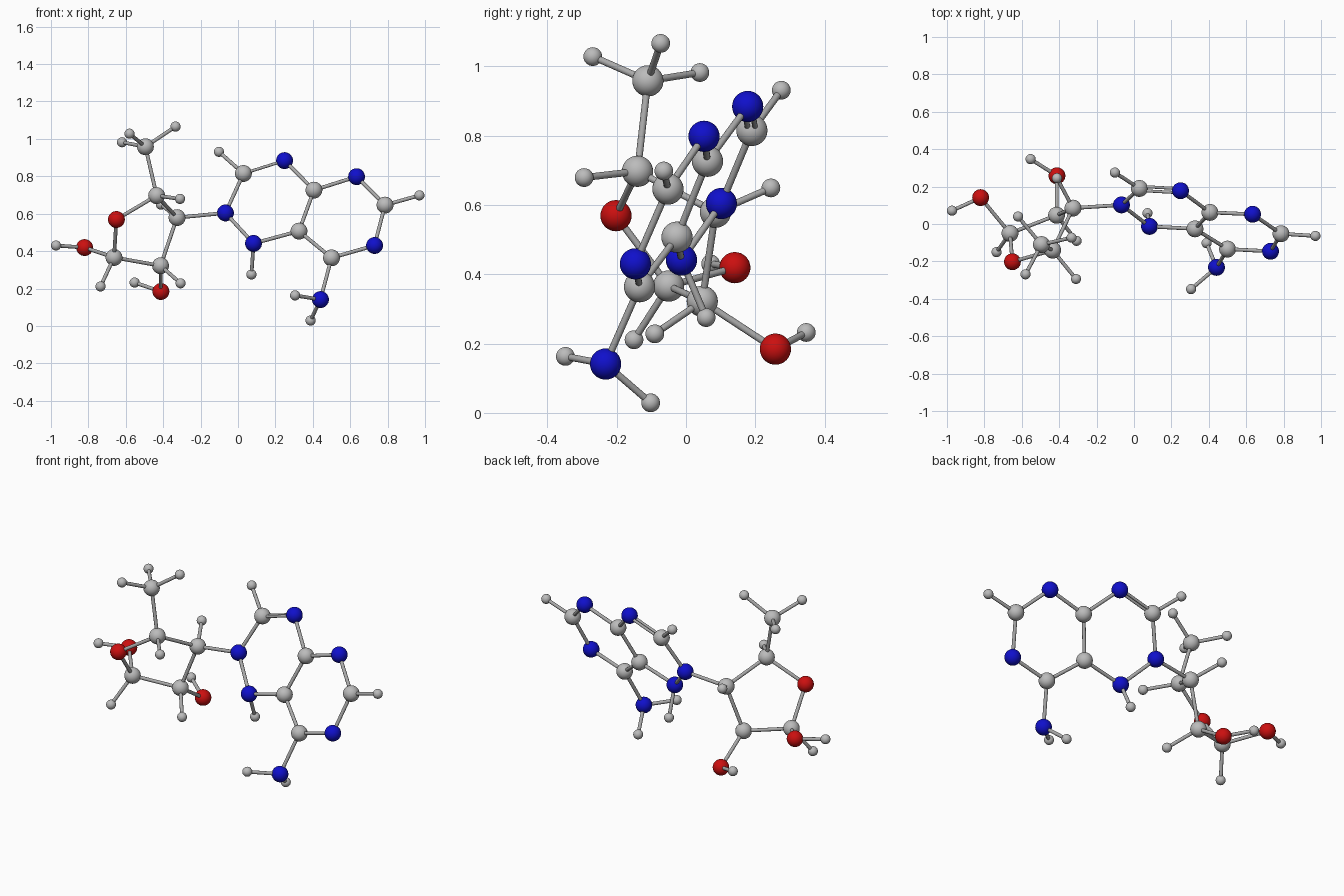
import bpy
from itertools import combinations
from mathutils import Vector

cube = bpy.data.objects.get("Cube")
if cube:
    bpy.data.objects.remove(cube, do_unlink=True)


def make_material(name, colour):
    material = bpy.data.materials.new(name)
    material.use_nodes = True
    material.diffuse_color = colour
    material.node_tree.nodes["Principled BSDF"].inputs["Base Color"].default_value = colour
    return material


grey = make_material("light grey", (0.5, 0.5, 0.5, 1))
bond_grey = make_material("bond grey", (0.4, 0.4, 0.4, 1))
red = make_material("oxygen red", (0.6, 0.005, 0.005, 1))
blue = make_material("nitrogen blue", (0.005, 0.005, 0.6, 1))

CARBON_RADIUS = 0.045
HYDROGEN_RADIUS = 0.027
BOND_RADIUS = 0.01
BOND_REACH = 0.3

# Atom centres, grouped by element
carbons = {
    "methyl_carbon": (-.495, -.11, .958),
    "sugar_upper_carbon": (-.435, -.14, .697),
    "sugar_link_carbon": (-.326, .085, .579),
    "sugar_lower_carbon": (-.414, .047, .322),
    "sugar_outer_carbon": (-.663, -.05, .366),
    "ring_top_carbon": (.029, .19, .815),
    "shared_upper_carbon": (.406, .062, .726),
    "shared_lower_carbon": (.326, -.026, .507),
    "ring_end_carbon": (.786, -.052, .646),
    "ring_bottom_carbon": (.5, -.134, .364),
}
oxygens = {
    "sugar_ring_oxygen": (-.65, -.202, .569),
    "lower_hydroxyl_oxygen": (-.412, .258, .184),
    "outer_hydroxyl_oxygen": (-.82, .141, .419),
}
nitrogens = {
    "link_nitrogen": (-.067, .102, .604),
    "inner_nitrogen": (.083, -.013, .441),
    "top_nitrogen": (.249, .178, .884),
    "end_upper_nitrogen": (.634, .052, .798),
    "end_lower_nitrogen": (.73, -.146, .43),
    "amine_nitrogen": (.441, -.232, .141),
}
hydrogens = {
    "methyl_front_hydrogen": (-.58, -.269, 1.028),
    "methyl_top_hydrogen": (-.334, -.073, 1.066),
    "methyl_back_hydrogen": (-.62, .04, .982),
    "sugar_upper_hydrogen": (-.31, -.294, .679),
    "sugar_link_hydrogen": (-.412, .245, .649),
    "sugar_lower_hydrogen": (-.307, -.09, .228),
    "sugar_outer_hydrogen": (-.735, -.15, .211),
    "lower_hydroxyl_hydrogen": (-.553, .347, .232),
    "outer_hydroxyl_hydrogen": (-.973, .071, .43),
    "ring_top_hydrogen": (-.102, .275, .931),
    "inner_hydrogen": (.072, .058, .275),
    "ring_end_hydrogen": (.97, -.064, .698),
    "amine_side_hydrogen": (.305, -.348, .163),
    "amine_bottom_hydrogen": (.388, -.102, .029),
}


def finish(name, material):
    obj = bpy.context.object
    obj.name = name
    obj.data.materials.append(material)
    bpy.ops.object.shade_smooth_by_angle()


def add_atoms(group, radius, material):
    for name, centre in group.items():
        bpy.ops.mesh.primitive_uv_sphere_add(
            segments=32, ring_count=16, radius=radius, location=centre)
        finish(name, material)


def add_bond(name, start, end, radius):
    axis = end - start
    bpy.ops.mesh.primitive_cylinder_add(
        vertices=16, radius=radius, depth=axis.length,
        location=(start + end) / 2,
        rotation=axis.to_track_quat("Z", "Y").to_euler())
    finish(name, bond_grey)


add_atoms(carbons, CARBON_RADIUS, grey)
add_atoms(oxygens, CARBON_RADIUS, red)
add_atoms(nitrogens, CARBON_RADIUS, blue)
add_atoms(hydrogens, HYDROGEN_RADIUS, grey)

# Bonds join neighbouring atoms; one ring bond is a pair of thinner rods
atoms = {**carbons, **oxygens, **nitrogens, **hydrogens}
for first, second in combinations(atoms, 2):
    start, end = Vector(atoms[first]), Vector(atoms[second])
    both_hydrogen = first in hydrogens and second in hydrogens
    if both_hydrogen or (end - start).length > BOND_REACH:
        continue
    name = f"bond_{first}_to_{second}"
    if (first, second) == ("ring_top_carbon", "top_nitrogen"):
        for side in (-1, 1):
            offset = Vector((0, 0.011 * side, 0))
            add_bond(name, start + offset, end + offset, 0.008)
    else:
        add_bond(name, start, end, BOND_RADIUS)
